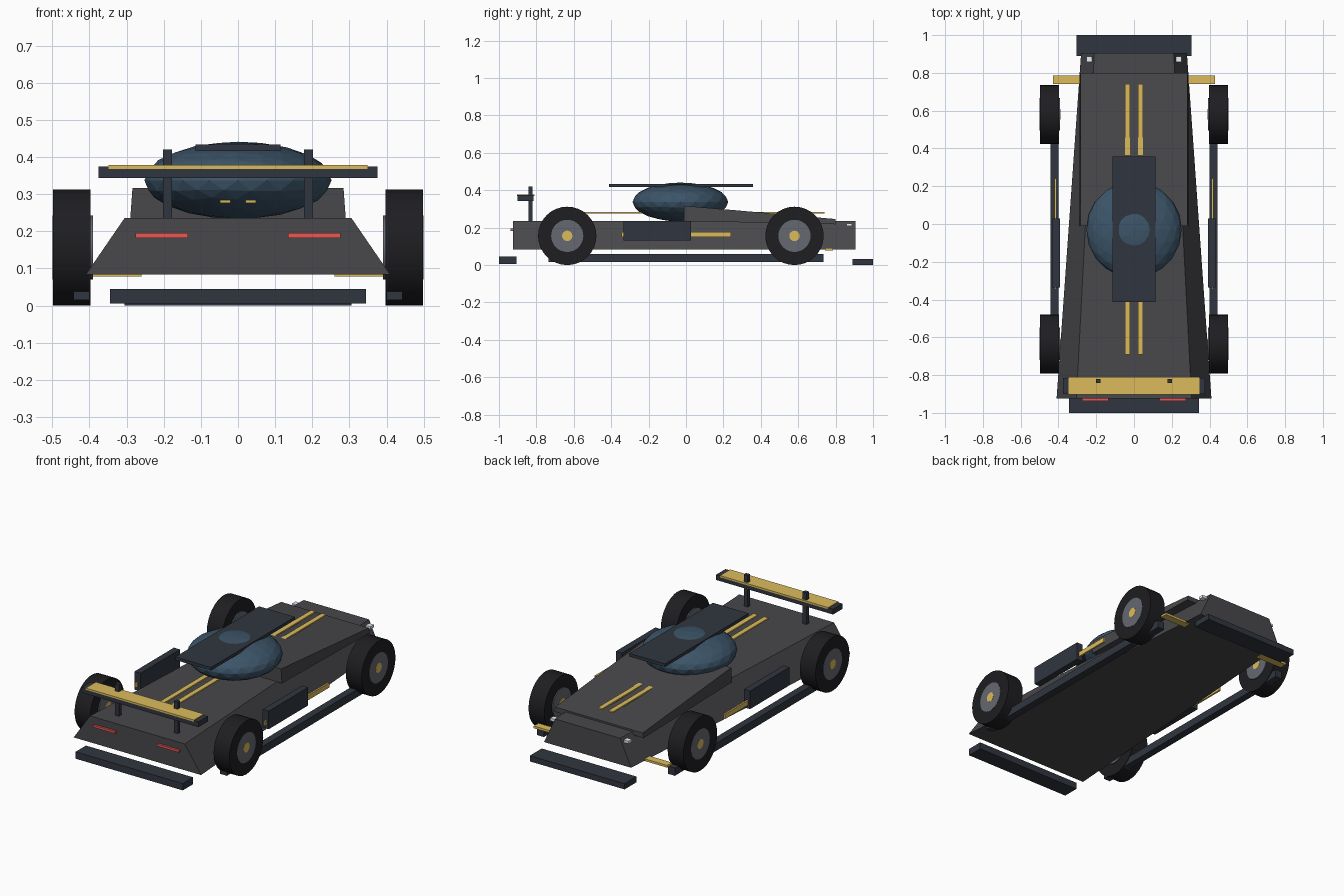
import bpy, bmesh, math

if "Cube" in bpy.data.objects:
    bpy.data.objects.remove(bpy.data.objects["Cube"])

def material(name, rgb):
    m = bpy.data.materials.new(name)
    m.diffuse_color = (*rgb, 1)
    m.use_nodes = True
    m.node_tree.nodes["Principled BSDF"].inputs["Base Color"].default_value = m.diffuse_color
    return m

BODY = material("charcoal", (0.065, 0.063, 0.07))
DARK = material("dark_slate", (0.03, 0.036, 0.05))
GOLD = material("gold", (0.72, 0.5, 0.11))
GLASS = material("tinted_glass", (0.045, 0.09, 0.14))
RUBBER = material("rubber", (0.013, 0.013, 0.016))
METAL = material("rim_metal", (0.13, 0.14, 0.16))
RED = material("red", (0.8, 0.1, 0.09))
WHITE = material("lamp_white", (0.8, 0.9, 0.95))

def finish(name, bm, mat):
    bmesh.ops.recalc_face_normals(bm, faces=bm.faces)
    me = bpy.data.meshes.new(name)
    bm.to_mesh(me)
    bm.free()
    me.materials.append(mat)
    ob = bpy.data.objects.new(name, me)
    bpy.context.collection.objects.link(ob)
    return ob

def loft(name, a, b, mat):
    """Solid between two matching outlines."""
    bm = bmesh.new()
    va = [bm.verts.new(p) for p in a]
    vb = [bm.verts.new(p) for p in b]
    bm.faces.new(va)
    bm.faces.new(vb[::-1])
    n = len(va)
    for i in range(n):
        j = (i + 1) % n
        bm.faces.new((va[i], vb[i], vb[j], va[j]))
    return finish(name, bm, mat)

def section(y, bottom, top, z0, z1):
    return [(-bottom, y, z0), (bottom, y, z0), (top, y, z1), (-top, y, z1)]

def box(name, xr, yr, zr, mat):
    (x0, x1), (y0, y1), (z0, z1) = xr, yr, zr
    return loft(name, [(x0, y0, z0), (x1, y0, z0), (x1, y0, z1), (x0, y0, z1)],
                [(x0, y1, z0), (x1, y1, z0), (x1, y1, z1), (x0, y1, z1)], mat)

def pair(name, xr, yr, zr, mat):
    for s, side in ((-1, "left"), (1, "right")):
        box(f"{side}_{name}", sorted((s * xr[0], s * xr[1])), yr, zr, mat)

def disc(name, xr, y, z, r, mat, sides=32):
    bpy.ops.mesh.primitive_cylinder_add(
        vertices=sides, radius=r, depth=abs(xr[1] - xr[0]),
        location=((xr[0] + xr[1]) / 2, y, z), rotation=(0, math.pi / 2, 0))
    ob = bpy.context.object
    ob.name = name
    ob.data.materials.append(mat)
    bpy.ops.object.shade_smooth_by_angle()

# Tapered hull and sloping wedge deck
loft("hull", section(-0.925, 0.41, 0.305, 0.083, 0.236),
     section(0.905, 0.28, 0.21, 0.083, 0.236), BODY)
loft("wedge_deck", section(-0.01, 0.29, 0.284, 0.235, 0.317),
     section(0.8, 0.288, 0.282, 0.218, 0.246), BODY)

# Canopy and roof plate
bm = bmesh.new()
bmesh.ops.create_icosphere(bm, subdivisions=3, radius=1)
bmesh.ops.scale(bm, vec=(0.252, 0.256, 0.104), verts=bm.verts)
bmesh.ops.translate(bm, vec=(0, -0.03, 0.337), verts=bm.verts)
finish("canopy", bm, GLASS)
box("roof_plate", (-0.115, 0.115), (-0.412, 0.358), (0.416, 0.434), DARK)

# Centre stripes
pair("stripe", (0.02, 0.048), (-0.69, 0.74), (0.276, 0.284), GOLD)

# Bumper wings at both ends
box("front_splitter", (-0.345, 0.345), (-1, -0.905), (0.005, 0.045), DARK)
box("rear_splitter", (-0.305, 0.305), (0.89, 1), (0, 0.033), DARK)

# Raised wing on two posts
pair("wing_post", (0.177, 0.202), (-0.842, -0.82), (0.23, 0.42), DARK)
box("raised_wing", (-0.376, 0.376), (-0.9, -0.815), (0.343, 0.374), DARK)
box("wing_trim", (-0.348, 0.348), (-0.903, -0.81), (0.368, 0.378), GOLD)

# Side skirts, pods and trim
pair("skirt", (0.40, 0.443), (-0.735, 0.735), (0.015, 0.06), DARK)
pair("side_pod", (0.393, 0.432), (-0.335, 0.028), (0.13, 0.235), DARK)
pair("side_trim", (0.41, 0.42), (-0.345, 0.24), (0.15, 0.178), GOLD)
pair("canard", (0.26, 0.43), (0.742, 0.786), (0.078, 0.091), GOLD)

# Lamps
pair("red_lamp", (0.135, 0.276), (-0.937, -0.92), (0.182, 0.195), RED)
pair("white_lamp", (0.222, 0.252), (0.857, 0.888), (0.208, 0.223), WHITE)

# Wheels: tyre, rim and hub cap
for end, y in (("front", -0.635), ("rear", 0.58)):
    for side, s in (("left", -1), ("right", 1)):
        tag = f"{end}_{side}"
        disc(f"{tag}_tyre", (s * 0.397, s * 0.498), y, 0.156, 0.156, RUBBER)
        disc(f"{tag}_rim", (s * 0.391, s * 0.499), y, 0.156, 0.086, METAL)
        disc(f"{tag}_hub_cap", (s * 0.39, s * 0.5), y, 0.156, 0.028, GOLD, 16)
